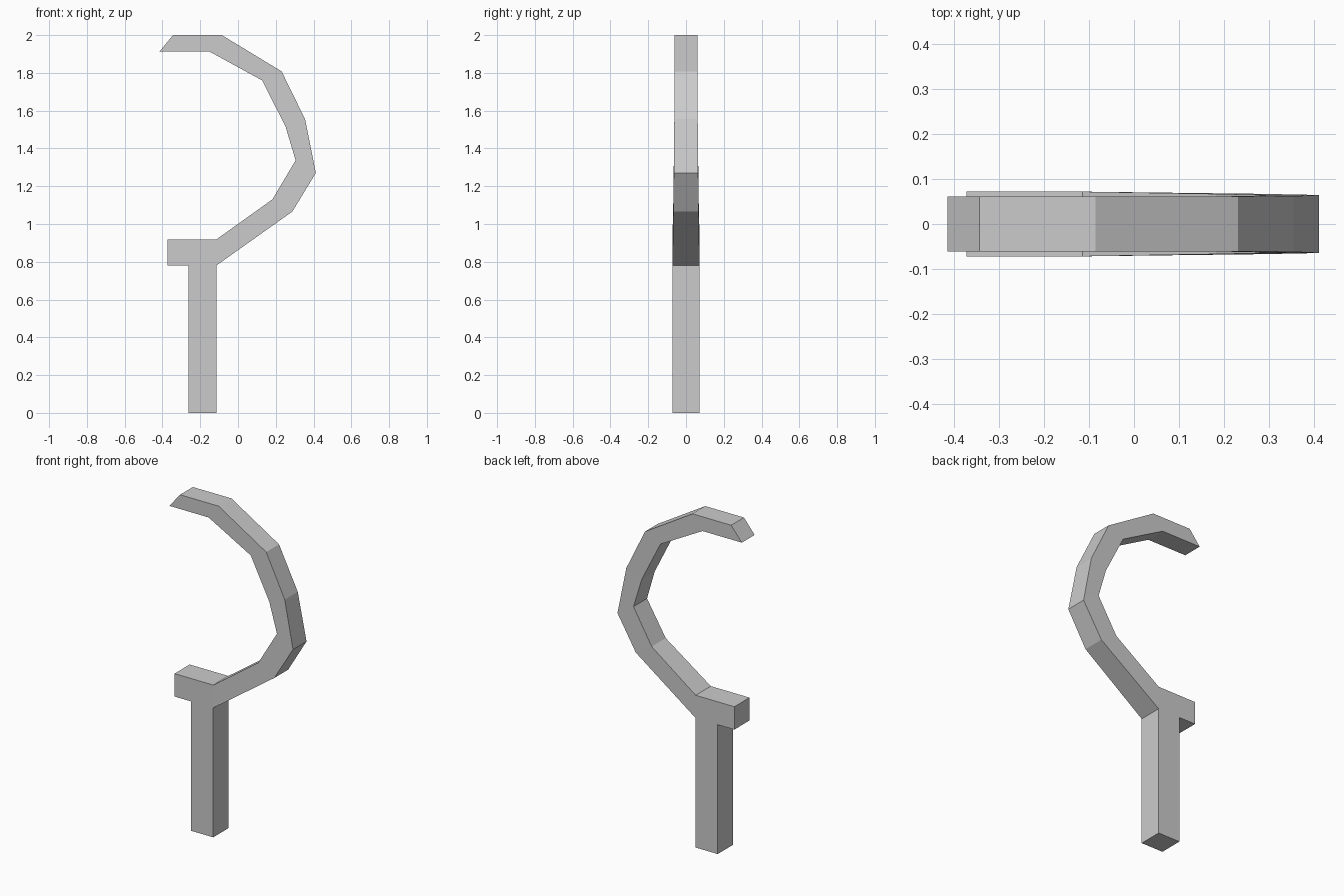
import bpy, bmesh

if "Cube" in bpy.data.objects:
    bpy.data.objects.remove(bpy.data.objects["Cube"])

# Hook cross-sections: outer (x, z), inner (x, z), half depth in y
SECTIONS = [
    ((-0.373, 0.78), (-0.373, 0.918), 0.072),   # stub end
    ((-0.262, 0.78), (-0.262, 0.918), 0.072),   # stem left side
    ((-0.115, 0.78), (-0.115, 0.918), 0.072),   # stem right side
    ((0.288, 1.066), (0.182, 1.13), 0.067),
    ((0.412, 1.27), (0.305, 1.337), 0.0645),
    ((0.355, 1.555), (0.252, 1.515), 0.062),
    ((0.231, 1.808), (0.128, 1.76), 0.061),
    ((-0.086, 2.0), (-0.153, 1.914), 0.061),
    ((-0.344, 2.0), (-0.415, 1.914), 0.061),    # slanted tip
]

bm = bmesh.new()
rings = []
for (ox, oz), (ix, iz), d in SECTIONS:
    rings.append([bm.verts.new(p) for p in
                  ((ox, -d, oz), (ox, d, oz), (ix, d, iz), (ix, -d, iz))])

# Skin the bar between neighbouring sections
underside = None
for n, (a, b) in enumerate(zip(rings, rings[1:])):
    for i in range(4):
        j = (i + 1) % 4
        f = bm.faces.new((a[i], a[j], b[j], b[i]))
        if n == 1 and i == 0:
            underside = f
bm.faces.new(rings[0])
bm.faces.new(rings[-1])
bmesh.ops.recalc_face_normals(bm, faces=bm.faces[:])

# Pull the straight stem down from the underside of the stub
foot = bmesh.ops.extrude_discrete_faces(bm, faces=[underside])["faces"][0]
for v in foot.verts:
    v.co.z = 0.0
bmesh.ops.remove_doubles(bm, verts=bm.verts[:], dist=1e-5)
bmesh.ops.recalc_face_normals(bm, faces=bm.faces[:])

mesh = bpy.data.meshes.new("hook")
bm.to_mesh(mesh)
bm.free()
hook = bpy.data.objects.new("hook", mesh)
bpy.context.collection.objects.link(hook)
